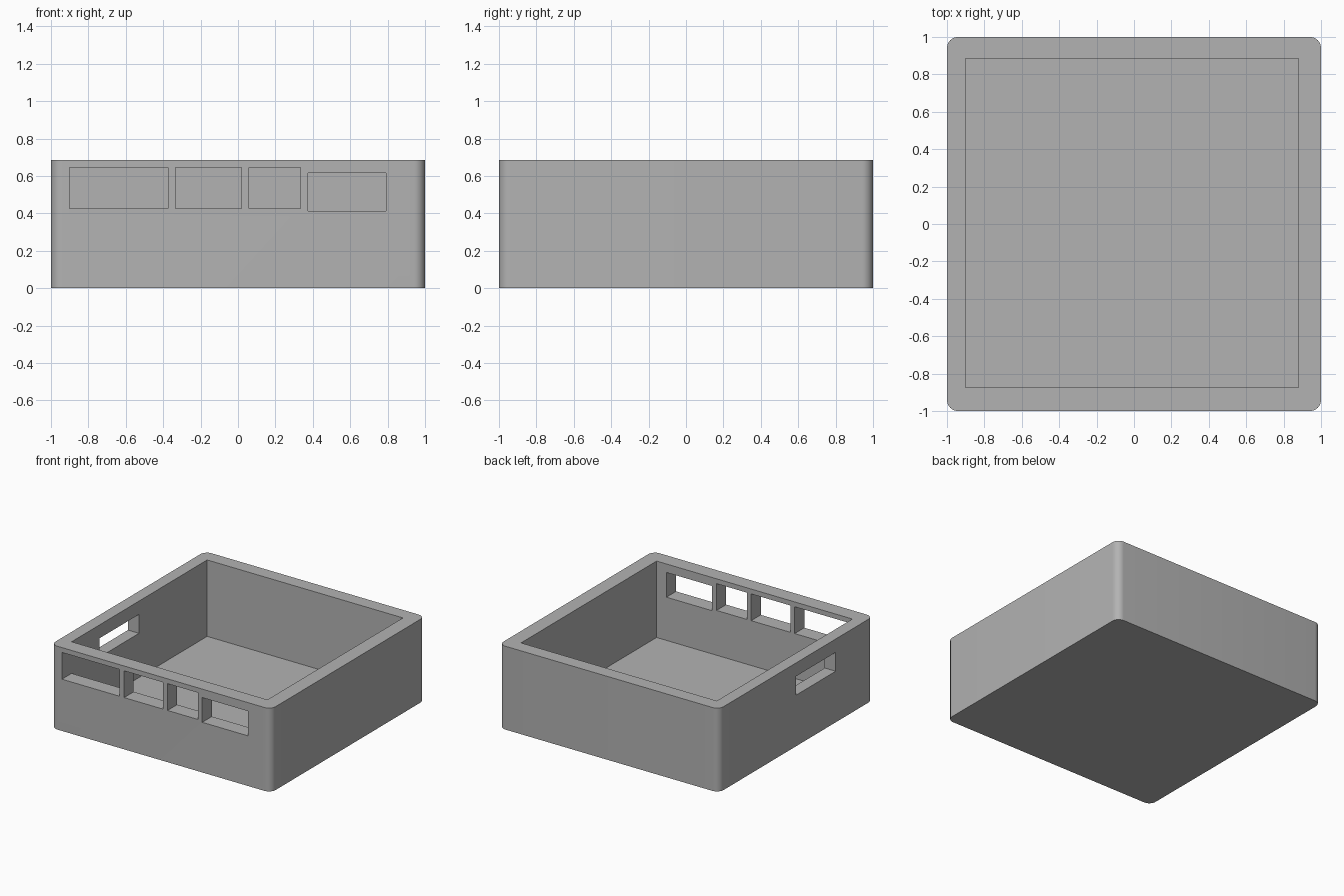
import bpy
import bmesh

default = bpy.data.objects.get("Cube")
if default:
    bpy.data.objects.remove(default, do_unlink=True)

HEIGHT = 0.685
FLOOR = 0.057
CORNER = 0.06

# Single grey plastic
grey = bpy.data.materials.new("plain_grey")
grey.use_nodes = True
colour = (0.45, 0.45, 0.45, 1)
grey.diffuse_color = colour
grey.node_tree.nodes["Principled BSDF"].inputs["Base Color"].default_value = colour


def block(name, low, high, corner=0):
    """Box between two opposite corners, with optional rounded upright edges."""
    bm = bmesh.new()
    bmesh.ops.create_cube(bm, size=1)
    for v in bm.verts:
        v.co = [(l + h) / 2 + c * (h - l) for l, h, c in zip(low, high, v.co)]
    if corner:
        upright = [e for e in bm.edges
                   if abs(e.verts[0].co.z - e.verts[1].co.z) > 0.01]
        bmesh.ops.bevel(bm, geom=upright, offset=corner, segments=8,
                        profile=0.5, affect='EDGES')
    mesh = bpy.data.meshes.new(name)
    bm.to_mesh(mesh)
    bm.free()
    mesh.materials.append(grey)
    obj = bpy.data.objects.new(name, mesh)
    bpy.context.collection.objects.link(obj)
    return obj


def cut(target, low, high):
    """Carve a box-shaped opening out of the target."""
    cutter = block("cutter", low, high)
    cutter.hide_render = True
    mod = target.modifiers.new("opening", 'BOOLEAN')
    mod.operation = 'DIFFERENCE'
    mod.solver = 'EXACT'
    mod.object = cutter
    bpy.context.view_layer.objects.active = target
    bpy.ops.object.modifier_apply(modifier=mod.name)
    bpy.data.objects.remove(cutter, do_unlink=True)


# Rounded outer body
tray = block("open_box", (-1, -1, 0), (1, 1, HEIGHT), CORNER)

# Main cavity, open at the top
cut(tray, (-0.90, -0.875, FLOOR), (0.88, 0.885, HEIGHT + 0.2))

# Row of port openings in the front wall: x start, x end, bottom, top
ports = [(-0.90, -0.375, 0.425, 0.645),
         (-0.335, 0.02, 0.425, 0.645),
         (0.06, 0.335, 0.425, 0.645),
         (0.375, 0.79, 0.412, 0.615)]
for x0, x1, z0, z1 in ports:
    cut(tray, (x0, -1.2, z0), (x1, -0.8, z1))

# Slot in the side wall
cut(tray, (-1.2, -0.515, 0.42), (-0.8, 0.0, 0.575))

# Smooth rounded corners, crisp everywhere else
bpy.ops.object.select_all(action='DESELECT')
tray.select_set(True)
bpy.context.view_layer.objects.active = tray
bpy.ops.object.shade_smooth_by_angle(angle=0.52)
